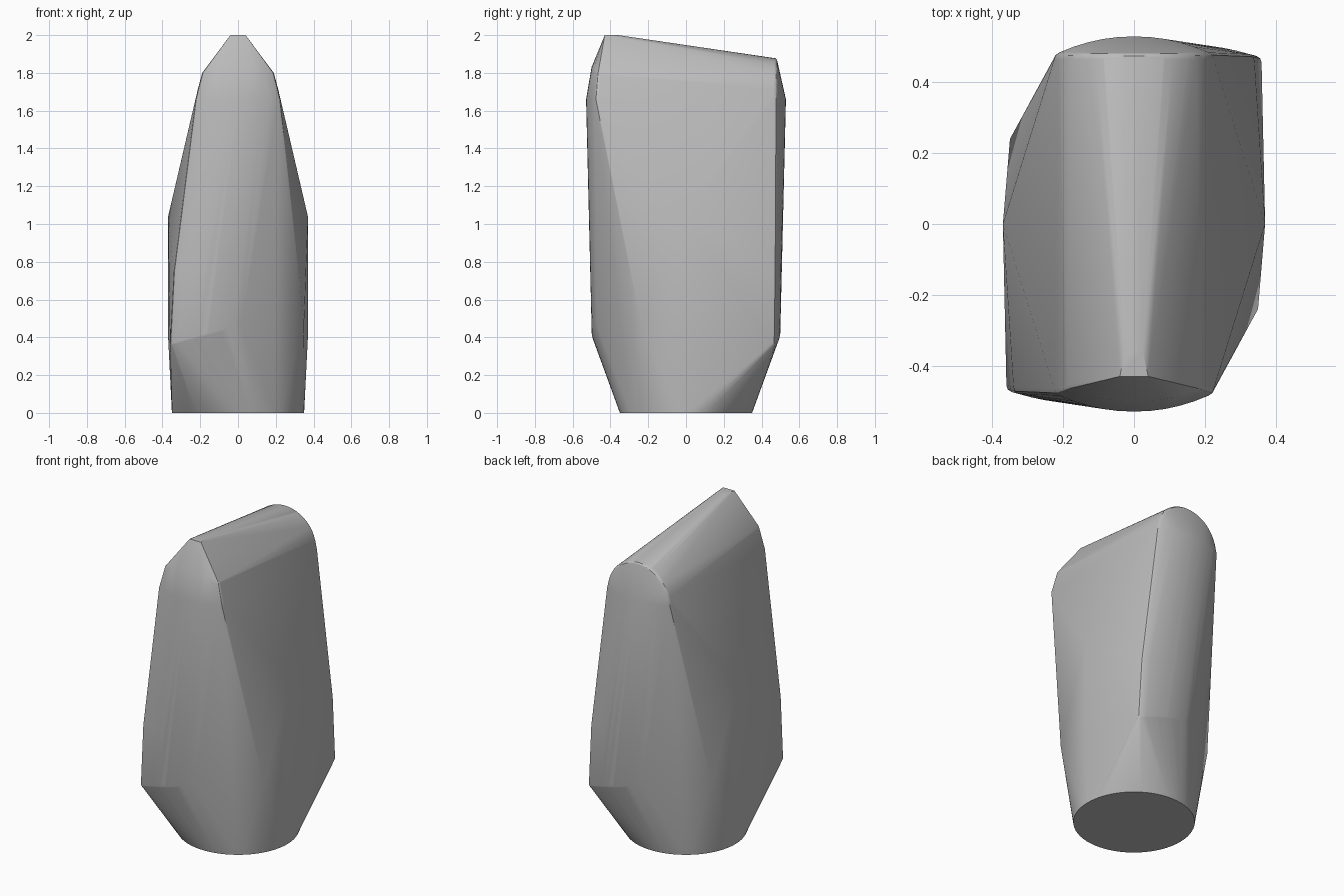
import bpy, bmesh
from math import sin, cos, pi, radians
from mathutils import Vector

cube = bpy.data.objects.get("Cube")
if cube:
    bpy.data.objects.remove(cube, do_unlink=True)

mat = bpy.data.materials.new("plain grey")
mat.use_nodes = True
grey = (0.5, 0.5, 0.5, 1)
mat.diffuse_color = grey
mat.node_tree.nodes["Principled BSDF"].inputs["Base Color"].default_value = grey

points = []
R = 0.02  # soft corner radius


def ball(x, y, z, r=R):
    """Small sphere of points; hulling these rounds the edges between them."""
    for i in range(1, 6):
        for j in range(10):
            p, t = pi * i / 6, 2 * pi * j / 10
            points.append(Vector((x + r * sin(p) * cos(t), y + r * sin(p) * sin(t), z + r * cos(p))))


def bowed_row(s, x0, x1, z0, z1, y_edge, y_mid):
    """One bowed cross-section of an end panel, turned half round when s is -1."""
    n = 10
    for i in range(n + 1):
        t = i / n
        bow = 4 * t * (1 - t)
        y = y_edge + (y_mid - y_edge) * bow
        ball(s * (x0 + (x1 - x0) * t), s * (y + R), z0 + (z1 - z0) * t)


# Round foot
for i in range(64):
    a = 2 * pi * i / 64
    points.append(Vector((0.35 * cos(a), 0.35 * sin(a), 0)))

# Slanted bowed panels and faceted flanks, the same at both ends by a half turn
for s in (1, -1):
    bowed_row(s, -0.34, 0.01, 0.37, 0.47, -0.475, -0.5)
    bowed_row(s, -0.32, 0.05, 0.75, 0.75, -0.48, -0.508)
    bowed_row(s, -0.205, 0.205, 1.66, 1.66, -0.485, -0.53)
    for x, y, z in ((0.35, -0.24, 0.48), (0.37, 0, 1.04), (0.37, 0, 0.4)):
        points.append(Vector((s * x, s * y, z)))

# Rounded shoulder arch at the back
for i in range(25):
    a = pi * i / 24
    ball(0.2 * cos(a), 0.465, 1.66 + 0.2 * sin(a))

# Pointed crest at the front
for x in (-1, 1):
    points.append(Vector((x * 0.04, -0.43, 2)))
    points.append(Vector((x * 0.025, -0.36, 2)))
    ball(x * 0.172, -0.455, 1.79)
for i in range(-4, 5):
    points.append(Vector((i * 0.03, -0.5 + 0.9 * (i * 0.03) ** 2, 1.83)))

# Wrap the points into one solid
bm = bmesh.new()
for p in points:
    bm.verts.new(p)
res = bmesh.ops.convex_hull(bm, input=bm.verts[:])
loose = [v for v in bm.verts if not v.link_faces]
bmesh.ops.delete(bm, geom=loose, context='VERTS')
bmesh.ops.dissolve_limit(bm, angle_limit=radians(0.5), verts=bm.verts[:], edges=bm.edges[:])
bmesh.ops.recalc_face_normals(bm, faces=bm.faces[:])

mesh = bpy.data.meshes.new("body")
bm.to_mesh(mesh)
bm.free()
body = bpy.data.objects.new("body", mesh)
mesh.materials.append(mat)
bpy.context.collection.objects.link(body)
bpy.context.view_layer.objects.active = body
body.select_set(True)
bpy.ops.object.shade_smooth_by_angle(angle=radians(25))
